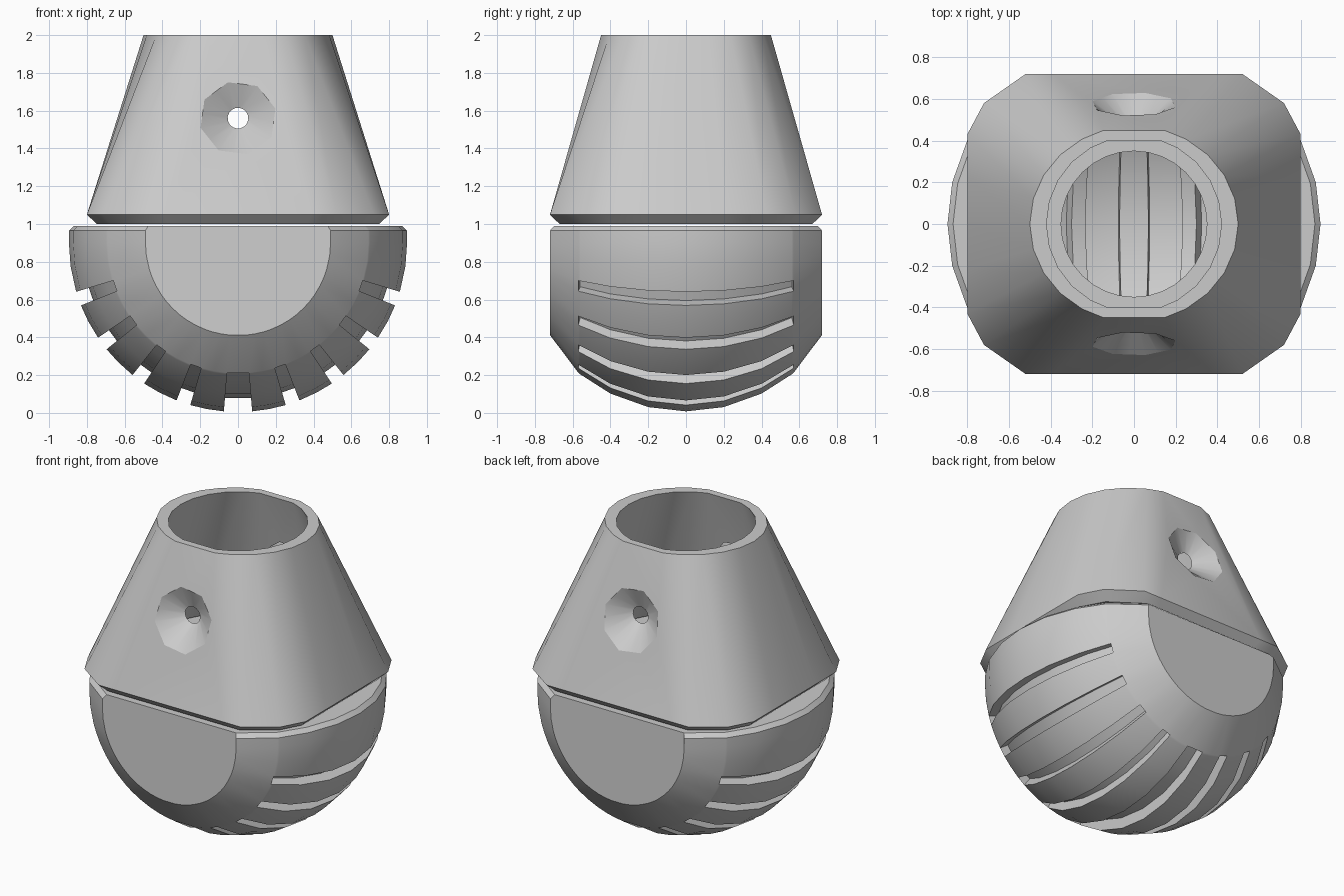
import bpy, bmesh
from math import sin, cos, radians, pi, sqrt

if "Cube" in bpy.data.objects:
    bpy.data.objects.remove(bpy.data.objects["Cube"])


def finish(name, bm):
    bmesh.ops.remove_doubles(bm, verts=bm.verts, dist=0.0005)
    bmesh.ops.recalc_face_normals(bm, faces=bm.faces)
    me = bpy.data.meshes.new(name)
    bm.to_mesh(me)
    bm.free()
    ob = bpy.data.objects.new(name, me)
    bpy.context.collection.objects.link(ob)
    bpy.ops.object.select_all(action='DESELECT')
    ob.select_set(True)
    bpy.context.view_layer.objects.active = ob
    bpy.ops.object.shade_smooth_by_angle(angle=radians(30))
    return ob


def edge(bm, a, b):
    return bm.edges.get((a, b)) or bm.edges.new((a, b))


def loop_edges(bm, vs):
    return [edge(bm, vs[i], vs[(i + 1) % len(vs)]) for i in range(len(vs))]


def four_fold(q):
    """Mirror a quarter outline (first point on the x axis) into a full ring."""
    return (q + [(-x, y) for x, y in reversed(q)]
            + [(-x, -y) for x, y in q[1:]] + [(x, -y) for x, y in reversed(q[1:])])


# Upper shell: rounded rectangle at the base lofted to a round mouth
BASE = four_fold([(.8, 0), (.8, .22), (.8, .43), (.72, .58), (.52, .72), (.39, .72)])
ANG = [radians(a) for a in (0, 15, 30, 45, 60, 73)]
TOP = four_fold([(.5 * cos(a), .47 * sin(a)) for a in ANG])
MOUTH = four_fold([(.42 * cos(a), .42 * sin(a)) for a in ANG])
PANELS = (5, 16)          # back and front flat panels holding the sockets

bm = bmesh.new()


def ring(pts, z, sx=1, sy=1):
    return [bm.verts.new((x * sx, y * sy, z)) for x, y in pts]


def skirt(a, b, skip=()):
    n = len(a)
    for i in range(n):
        if i not in skip:
            j = (i + 1) % n
            bm.faces.new((a[i], a[j], b[j], b[i]))


def pierced_panel(lo, hi, i, radius):
    """Flat panel with an octagonal opening; returns the opening's vertices."""
    quad = [lo[i], lo[i + 1], hi[i + 1], hi[i]]
    p, q = lo[i].co, hi[i].co
    hole = []
    for k in range(16):
        a = k * pi / 8 + radians(15)
        r = radius * (cos(pi / 8) if k % 2 else 1)
        z = 1.56 + r * sin(a) * .96
        t = (z - p.z) / (q.z - p.z)
        hole.append(bm.verts.new((r * cos(a), p.y + (q.y - p.y) * t, z)))
    bmesh.ops.triangle_fill(bm, use_beauty=True, use_dissolve=False,
                            edges=loop_edges(bm, quad) + loop_edges(bm, hole))
    return hole


foot = ring(BASE, 1.0, .935, .93)
low = ring(BASE, 1.05)
high = ring(TOP, 2.0)
mouth = ring(MOUTH, 2.0)
inner = ring(BASE, 1.0, .9, .89)
skirt(foot, low)
skirt(low, high, PANELS)
skirt(high, mouth)
skirt(mouth, inner, PANELS)
skirt(inner, foot)

# Countersunk sockets on the front and back
for i in PANELS:
    rim = pierced_panel(low, high, i, .205)
    pierced_panel(inner, mouth, i, .12)
    s = 1 if rim[0].co.y > 0 else -1
    bore = [bm.verts.new((.055 * cos(k * pi / 8 + radians(15)), s * .475,
                          1.56 + .055 * sin(k * pi / 8 + radians(15)))) for k in range(16)]
    skirt(rim, bore)
finish("upper_shell", bm)

# Lower bowl: sphere clipped front and back, with grooves running along y
R, CZ, DEPTH = .895, .9, .07
HALF = [(0, 0), (8, 0)]                        # (angle below horizontal, groove flag)
for k in range(4):
    g0, g1 = 16.8 + 17.3 * k, 21.7 + 17.3 * k
    HALF += [(g0, 0), (g0, 1), (g1, 1), (g1, 0), (g1 + 5.7, 0)]
HALF += [(85.2, 0), (85.2, 1)]
ARC = HALF + [(180 - a, g) for a, g in reversed(HALF)]
YS = [0, .2, .4, .56, .57, .72]
YS = [-y for y in reversed(YS[1:])] + YS

bm = bmesh.new()
rows = []
for y in YS:
    r = .49 if abs(y) > .7 else sqrt(R * R - y * y)
    pts = [(r * .97, y * .97, .99), (r, y, .965)]
    for a, g in ARC:
        d = r - DEPTH if g and abs(y) < .565 else r
        pts.append((d * cos(radians(a)), y, CZ - d * sin(radians(a))))
    pts += [(-r, y, .965), (-r * .97, y * .97, .99)]
    rows.append([bm.verts.new(p) for p in pts])
for a, b in zip(rows, rows[1:]):
    for i in range(len(a) - 1):
        bm.faces.new((a[i], a[i + 1], b[i + 1], b[i]))
for row in (rows[0], rows[-1]):
    bm.faces.new(row)                          # flat front and back
bmesh.ops.remove_doubles(bm, verts=bm.verts, dist=0.0005)

# Top plate of the bowl with a round opening
outline = [e for e in bm.edges if len(e.link_faces) == 1
           and all(v.co.z > .98 for v in e.verts)]
hole = [bm.verts.new((.35 * cos(k * pi / 16), .35 * sin(k * pi / 16), .99)) for k in range(32)]
bmesh.ops.triangle_fill(bm, use_beauty=True, use_dissolve=False,
                        edges=outline + loop_edges(bm, hole))
finish("grooved_bowl", bm)
